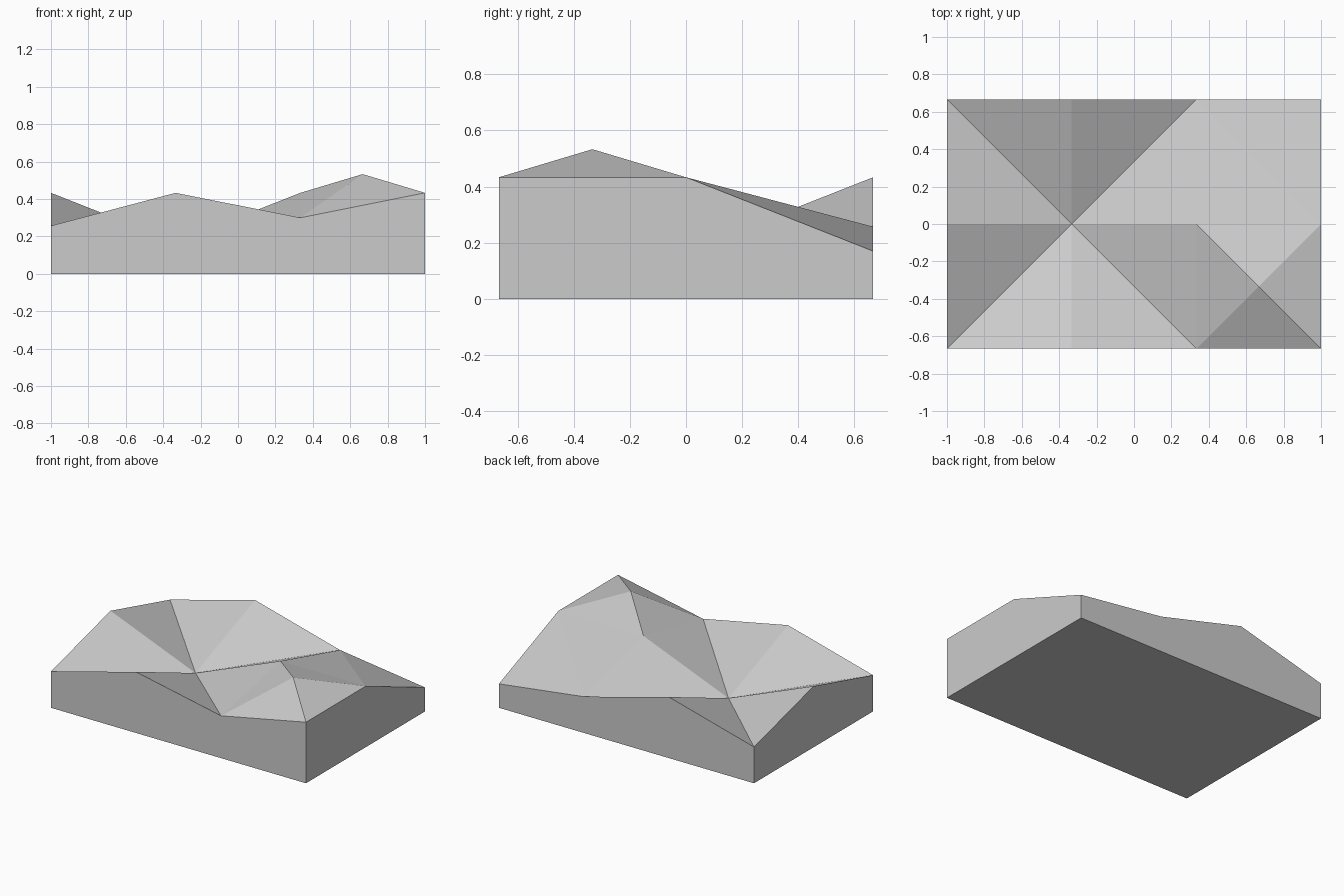
import bpy, bmesh

if "Cube" in bpy.data.objects:
    bpy.data.objects.remove(bpy.data.objects["Cube"])

# Height grid: rows run front to back, columns left to right
S = 2 / 3
XS = [-1, -S / 2, S / 2, 1]
YS = [-S, 0, S]
HEIGHTS = [[0.257, 0.433, 0.30, 0.433],
           [0.433, 0.17, 0.433, 0.433],
           [0.257, 0.433, 0.257, 0.17]]

grey = bpy.data.materials.new("light grey stone")
grey.diffuse_color = (0.6, 0.6, 0.6, 1)
grey.use_nodes = True
grey.node_tree.nodes["Principled BSDF"].inputs["Base Color"].default_value = grey.diffuse_color

bm = bmesh.new()
top = [[bm.verts.new((x, y, HEIGHTS[j][i])) for i, x in enumerate(XS)]
       for j, y in enumerate(YS)]
peak = bm.verts.new((S, -S / 2, 0.533))

# Faceted ground: diagonals alternate, the front right cell rises to a peak
for j in range(2):
    for i in range(3):
        a, b = top[j][i], top[j][i + 1]
        c, d = top[j + 1][i + 1], top[j + 1][i]
        if (i, j) == (2, 0):
            tris = [(p, q, peak) for p, q in ((a, b), (b, c), (c, d), (d, a))]
        elif (i + j) % 2 == 0:
            tris = [(a, b, c), (a, c, d)]
        else:
            tris = [(a, b, d), (b, c, d)]
        for t in tris:
            bm.faces.new(t)

# Straight side walls and flat underside
rim = top[0] + [top[1][3]] + top[2][::-1] + [top[1][0]]
base = [bm.verts.new((v.co.x, v.co.y, 0)) for v in rim]
n = len(rim)
for k in range(n):
    m = (k + 1) % n
    bm.faces.new((base[k], base[m], rim[m], rim[k]))
bm.faces.new(base[::-1])
bmesh.ops.recalc_face_normals(bm, faces=bm.faces)

mesh = bpy.data.meshes.new("terrain_block")
bm.to_mesh(mesh)
bm.free()
mesh.materials.append(grey)
bpy.context.collection.objects.link(bpy.data.objects.new("terrain_block", mesh))
